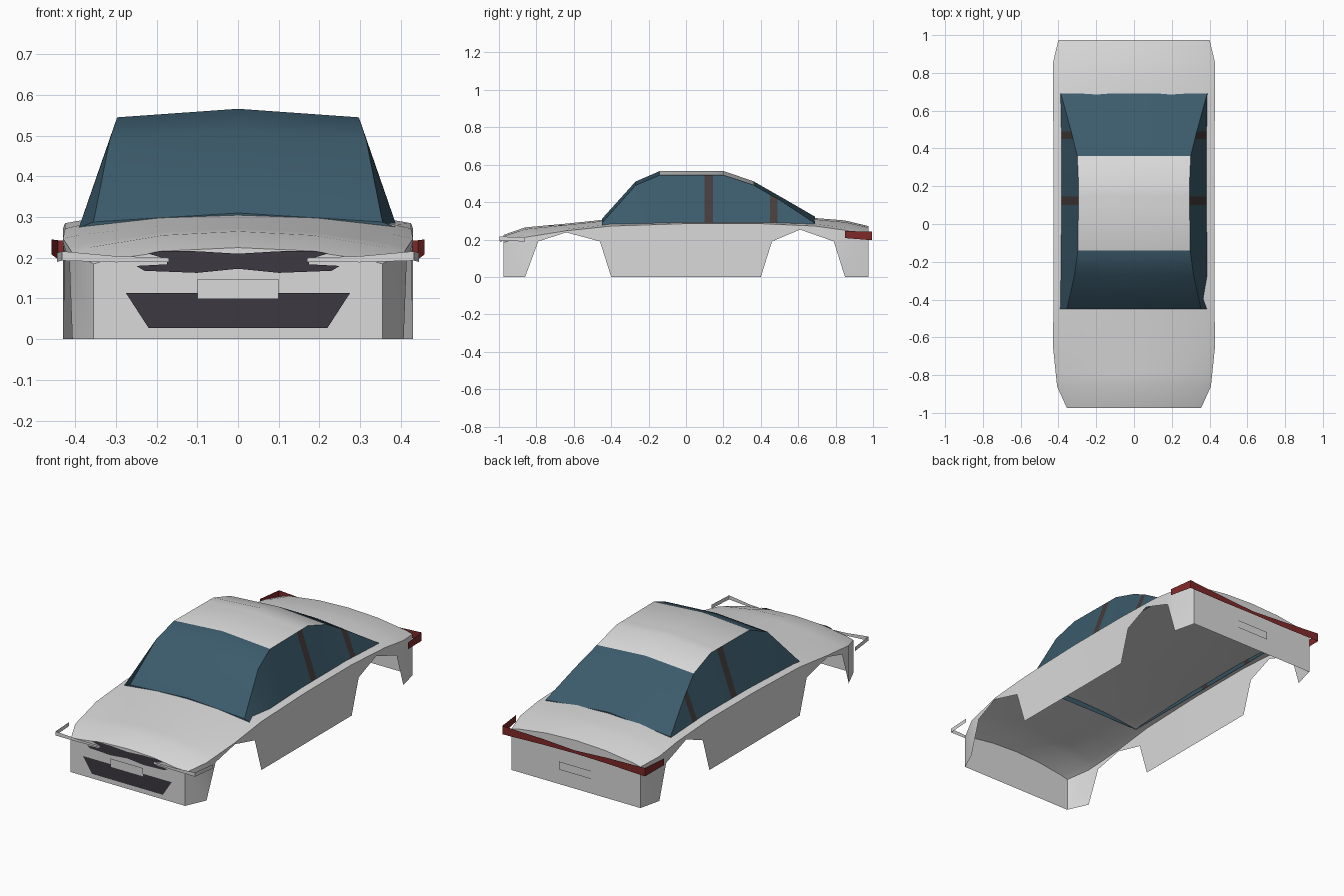
import bpy
import math

cube = bpy.data.objects.get("Cube")
if cube:
    bpy.data.objects.remove(cube, do_unlink=True)


def material(name, colour):
    mat = bpy.data.materials.new(name)
    mat.use_nodes = True
    mat.diffuse_color = (*colour, 1)
    mat.node_tree.nodes["Principled BSDF"].inputs["Base Color"].default_value = (*colour, 1)
    return mat


PAINT = material("silver_paint", (0.7, 0.7, 0.7))
GLASS = material("blue_glass", (0.045, 0.105, 0.15))
TRIM = material("dark_trim", (0.045, 0.04, 0.052))
PILLAR = material("pillar_brown", (0.06, 0.045, 0.045))
RED = material("red_lens", (0.22, 0.022, 0.022))


def build(name, verts, faces, mats, smooth=False):
    mesh = bpy.data.meshes.new(name)
    mesh.from_pydata(verts, [], faces)
    mesh.update()
    obj = bpy.data.objects.new(name, mesh)
    bpy.context.collection.objects.link(obj)
    for mat in mats:
        mesh.materials.append(mat)
    if smooth:
        bpy.ops.object.select_all(action="DESELECT")
        obj.select_set(True)
        bpy.context.view_layer.objects.active = obj
        bpy.ops.object.shade_smooth_by_angle(angle=math.radians(30))
    return obj


def loft(rows):
    """Skin equal rows running from -x over the top to +x, with end caps."""
    n = len(rows[0])
    verts = [p for row in rows for p in row]
    faces = []
    for i in range(len(rows) - 1):
        for j in range(n - 1):
            a = i * n + j
            faces.append((a, a + 1, a + n + 1, a + n))
    last = len(verts) - n
    faces.append(tuple(reversed(range(n))))
    faces.append(tuple(range(last, last + n)))
    return verts, faces


def mirrored(half):
    """Complete a row given from the centre line out to +x."""
    return [(-x, y, z) for x, y, z in reversed(half[1:])] + half


def sample(keys, y):
    """Interpolate station values at a given y."""
    for a, b in zip(keys, keys[1:]):
        if a[0] <= y <= b[0]:
            t = (y - a[0]) / (b[0] - a[0])
            return [p + (q - p) * t for p, q in zip(a, b)]


# Body shell, open underneath: y, half width, shoulder height, centre height
body_keys = [
    (-0.975, 0.355, 0.185, 0.225), (-0.86, 0.407, 0.212, 0.265),
    (-0.64, 0.43, 0.247, 0.285), (-0.4, 0.425, 0.272, 0.31),
    (0, 0.425, 0.285, 0.315), (0.4, 0.425, 0.285, 0.315),
    (0.69, 0.43, 0.272, 0.315), (0.85, 0.43, 0.25, 0.302),
    (0.975, 0.4, 0.23, 0.272)]
# Lower edge of the sides, with the wheel arches
sill_keys = [
    (-0.975, 0), (-0.86, 0), (-0.79, 0.19), (-0.64, 0.238), (-0.46, 0.19), (-0.4, 0),
    (0.4, 0), (0.46, 0.19), (0.61, 0.253), (0.79, 0.19), (0.85, 0), (0.975, 0)]

rows = []
for y in sorted({k[0] for k in body_keys + sill_keys}):
    _, w, edge, top = sample(body_keys, y)
    sill = sample(sill_keys, y)[1]
    crown = [(w * f, y, edge + (top - edge) * h)
             for f, h in ((0, 1), (0.45, 0.82), (0.9, 0.25), (1, 0))]
    rows.append(mirrored(crown + [(w, y, sill)]))
build("body_shell", *loft(rows), [PAINT], smooth=True)

# Cabin: y, rail half width, rail height, centre height
cabin_keys = [
    (-0.45, 0.355, 0.288, 0.31), (-0.27, 0.315, 0.49, 0.51),
    (-0.14, 0.297, 0.545, 0.566), (0.2, 0.293, 0.545, 0.566),
    (0.36, 0.3, 0.492, 0.512), (0.5, 0.335, 0.412, 0.432),
    (0.69, 0.387, 0.287, 0.322)]
bands = [(0.1, 0.145), (0.45, 0.49)]
cabin_ys = sorted({k[0] for k in cabin_keys} | {y for band in bands for y in band})
rows = []
for y in cabin_ys:
    _, w, rail, top = sample(cabin_keys, y)
    rows.append(mirrored([(0, y, top), (w, y, rail), (0.391, y, 0.274)]))
cabin = build("cabin", *loft(rows), [GLASS, PAINT, PILLAR], smooth=True)
for face in cabin.data.polygons[:-2]:
    side = face.index % 4 in (0, 3)
    y = face.center.y
    if side and any(a < y < b for a, b in bands):
        face.material_index = 2
    elif not side and -0.14 < y < 0.36:
        face.material_index = 1


def panel(name, half, y, mat):
    """Flat symmetric panel from its right half outline, listed bottom to top."""
    pts = half + [(-x, z) for x, z in reversed(half) if x]
    if y > 0:
        pts.reverse()
    build(name, [(x, y, z) for x, z in pts], [tuple(range(len(pts)))], [mat])


# Front and rear panels
panel("upper_grille", [(0, 0.173), (0.1, 0.163), (0.23, 0.168), (0.25, 0.18), (0.175, 0.184),
                       (0.175, 0.197), (0.22, 0.21), (0.19, 0.217), (0.1, 0.216), (0, 0.21)],
      -0.98, TRIM)
panel("lower_grille", [(0.22, 0.028), (0.275, 0.113)], -0.98, TRIM)
panel("front_plate", [(0.1, 0.099), (0.1, 0.148)], -0.986, PAINT)
panel("rear_plate", [(0.1, 0.085), (0.1, 0.13)], 0.982, PAINT)


def ribbon(name, path, mat):
    """Upright strip wrapping a corner; path holds x, y, low z and high z."""
    for label, s in (("left", 1), ("right", -1)):
        verts = [(s * x, y, z) for x, y, low, high in path for z in (low, high)]
        faces = []
        for i in range(0, len(verts) - 2, 2):
            quad = (i, i + 2, i + 3, i + 1)
            faces.append(quad if s * path[0][1] < 0 else quad[::-1])
        build(label + "_" + name, verts, faces, [mat])


# Wraparound lamps
ribbon("headlamp", [(0.17, -0.985, 0.19, 0.2), (0.3, -0.99, 0.189, 0.204),
                    (0.432, -0.998, 0.193, 0.216), (0.445, -0.86, 0.19, 0.212)], PAINT)
ribbon("tail_lamp", [(0, 0.985, 0.203, 0.22), (0.2, 0.986, 0.2, 0.232),
                     (0.442, 0.995, 0.196, 0.243), (0.458, 0.85, 0.208, 0.245)], RED)
